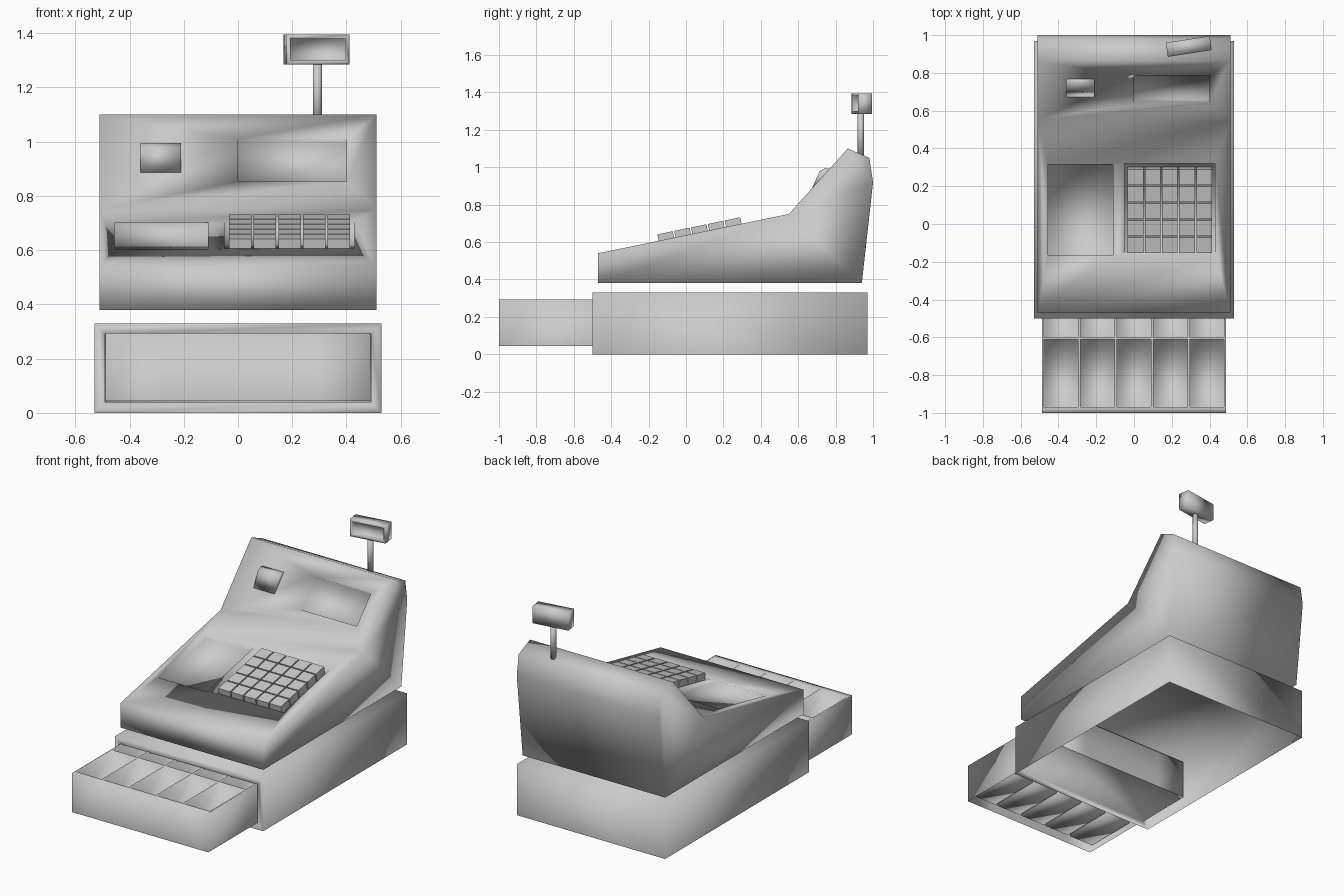
import bpy, bmesh
from math import atan2, cos, hypot, radians
from mathutils import Matrix, Vector

if "Cube" in bpy.data.objects:
    bpy.data.objects.remove(bpy.data.objects["Cube"])


def finish(bm, name, smooth=True):
    me = bpy.data.meshes.new(name)
    for f in bm.faces:
        f.smooth = smooth
    bm.to_mesh(me)
    bm.free()
    ob = bpy.data.objects.new(name, me)
    bpy.context.collection.objects.link(ob)
    return ob


def add_box(bm, size, matrix):
    m = matrix @ Matrix.Diagonal((*size, 1))
    return bmesh.ops.create_cube(bm, size=1, matrix=m)["verts"]


def prism(name, x0, x1, profile):
    """Side profile of (y, z) points extruded along x."""
    bm = bmesh.new()
    a, b = ([bm.verts.new((x, y, z)) for y, z in profile] for x in (x0, x1))
    bm.faces.new(a)
    bm.faces.new(b[::-1])
    for i in range(len(a)):
        j = (i + 1) % len(a)
        bm.faces.new((a[i], b[i], b[j], a[j]))
    bmesh.ops.recalc_face_normals(bm, faces=bm.faces[:])
    return finish(bm, name)


def pick(bm, direction):
    bm.normal_update()
    return max(bm.faces, key=lambda f: f.normal.dot(Vector(direction)))


def sink(bm, faces, rim, depth):
    """Inset each face by a rim, then push it inward."""
    bmesh.ops.inset_individual(bm, faces=faces, thickness=rim, use_even_offset=True)
    bm.normal_update()
    bmesh.ops.inset_individual(bm, faces=faces, thickness=0.001, depth=-depth,
                               use_even_offset=True)


FRONT, KINK, RIDGE = (-0.47, 0.54), (0.55, 0.75), (0.865, 1.10)


def on_slope(a, b, x, y):
    """Frame lying on the sloped panel between profile points a and b."""
    dy, dz = b[0] - a[0], b[1] - a[1]
    z = a[1] + (y - a[0]) * dz / dy
    return Matrix.Translation((x, y, z)) @ Matrix.Rotation(atan2(dz, dy), 4, 'X')


def slope_length(a, b, span):
    return span * hypot(b[0] - a[0], b[1] - a[1]) / (b[0] - a[0])


# Main body
body = prism("register_body", -0.51, 0.51,
             [(-0.47, 0.38), FRONT, KINK, RIDGE, (0.98, 1.05), (1.0, 0.92), (0.94, 0.38)])

# Shallow recesses: paper tray, key bed, screen
cut = bmesh.new()
for a, b, x0, x1, y0, y1, depth in [
        (FRONT, KINK, -0.455, -0.11, -0.165, 0.315, 0.03),
        (FRONT, KINK, -0.05, 0.43, -0.15, 0.32, 0.03),
        (KINK, RIDGE, 0.0, 0.40, 0.643, 0.785, 0.02)]:
    add_box(cut, (x1 - x0, slope_length(a, b, y1 - y0), depth * 2),
            on_slope(a, b, (x0 + x1) / 2, (y0 + y1) / 2))
cutter = finish(cut, "recess_cutter")
cutter.hide_render = True
cutter.hide_viewport = True
cutter.display_type = 'WIRE'
mod = body.modifiers.new("recesses", 'BOOLEAN')
mod.object = cutter
mod.operation = 'DIFFERENCE'
mod.solver = 'EXACT'

# Keys: five by five, tilted with the deck
bm = bmesh.new()
for row in range(5):
    for col in range(5):
        frame = on_slope(FRONT, KINK, 0.008 + 0.091 * col, -0.105 + 0.09 * row)
        add_box(bm, (0.083, 0.084, 0.065), frame @ Matrix.Translation((0, 0, 0.0025)))
finish(bm, "keys", smooth=False)

# Raised receipt slot
prism("receipt_slot", -0.36, -0.21, [(0.67, 0.88), (0.715, 0.98), (0.745, 0.995), (0.785, 0.99)])

# Base housing: open underneath, with a tunnel for the drawer
bm = bmesh.new()
add_box(bm, (1.06, 1.47, 0.33), Matrix.Translation((0, 0.235, 0.165)))
bmesh.ops.delete(bm, geom=[pick(bm, (0, 0, -1))], context='FACES_ONLY')
mouth = pick(bm, (0, -1, 0))
sink(bm, [mouth], 0.04, 0.39)
bmesh.ops.delete(bm, geom=[mouth], context='FACES_ONLY')
finish(bm, "base_housing")

# Cash drawer: two rows of five pockets, walls folded down around them
bm = bmesh.new()
bmesh.ops.create_grid(bm, x_segments=5, y_segments=2, size=1)
for v in bm.verts:
    row_y = -0.975 if v.co.y < -0.5 else (-0.13 if v.co.y > 0.5 else -0.605)
    v.co = (v.co.x * 0.483, row_y, 0.294)
outer = [e for e in bm.edges if e.is_boundary]
sink(bm, bm.faces[:], 0.007, 0.22)
outer = [e for e in bm.edges if e.is_boundary]
ret = bmesh.ops.extrude_edge_only(bm, edges=outer)["geom"]
for v in (g for g in ret if isinstance(g, bmesh.types.BMVert)):
    if abs(v.co.x) > 0.47:
        v.co.x = 0.488 if v.co.x > 0 else -0.488
    if v.co.y < -0.96:
        v.co.y = -1.0
    elif v.co.y > -0.15:
        v.co.y = -0.115
ret = bmesh.ops.extrude_edge_only(
    bm, edges=[g for g in ret if isinstance(g, bmesh.types.BMEdge) and g.is_boundary])["geom"]
for v in (g for g in ret if isinstance(g, bmesh.types.BMVert)):
    v.co.z = 0.043
finish(bm, "cash_drawer")

# Customer display pole
bm = bmesh.new()
bmesh.ops.create_cone(bm, cap_ends=True, segments=12, radius1=0.017, radius2=0.017,
                      depth=0.25, matrix=Matrix.Translation((0.293, 0.935, 1.175)))
finish(bm, "display_pole")

# Customer display head, turned slightly, with a sunken screen
bm = bmesh.new()
add_box(bm, (0.235, 0.075, 0.11), Matrix.Identity(4))
sink(bm, [pick(bm, (0, -1, 0))], 0.015, 0.03)
head = finish(bm, "display_head")
head.location = (0.29, 0.94, 1.34)
head.rotation_euler.z = radians(8.7)
